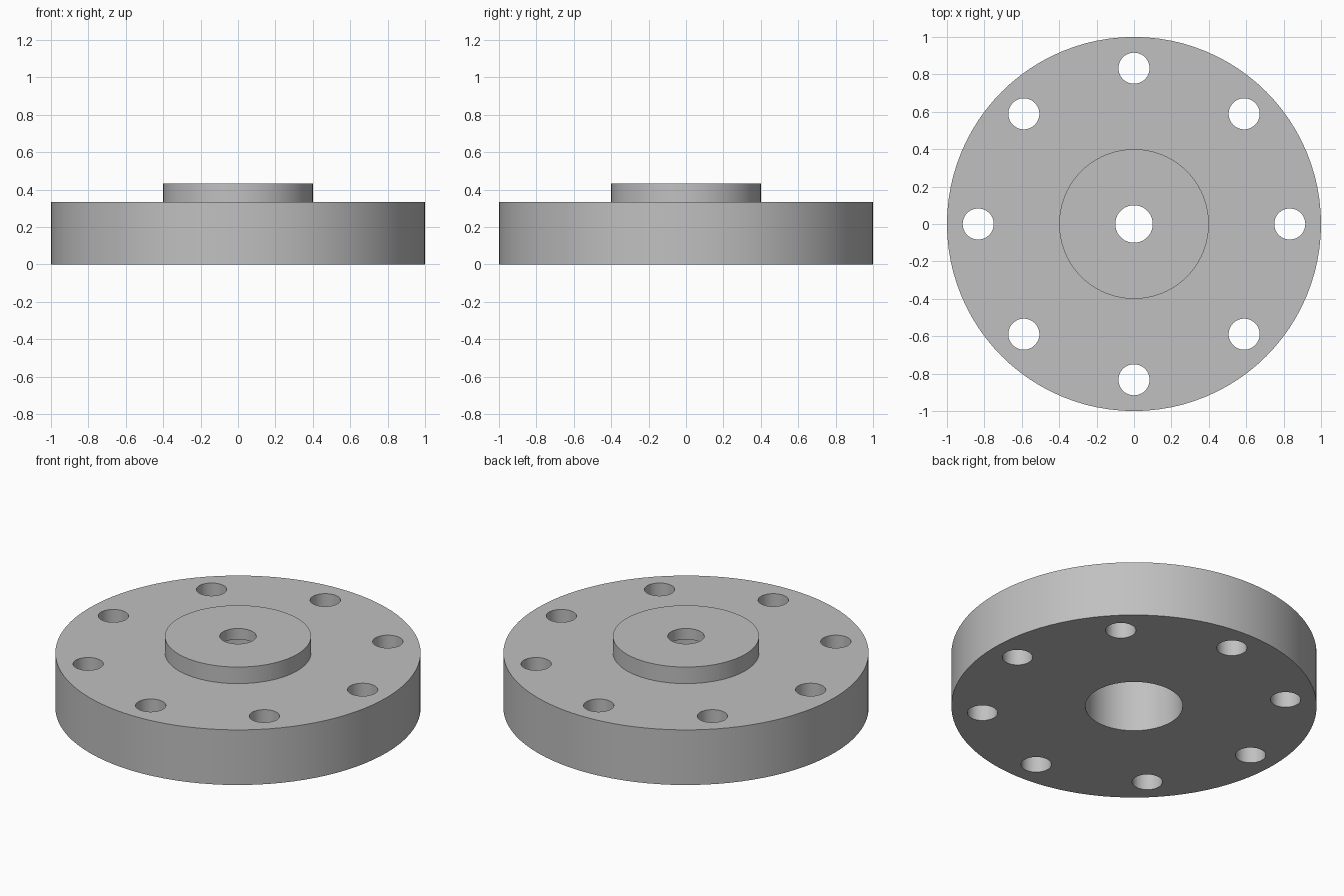
import bpy, bmesh
from math import cos, sin, pi, radians

cube = bpy.data.objects.get("Cube")
if cube:
    bpy.data.objects.remove(cube, do_unlink=True)

SEGMENTS = 96
BOLT_COUNT, BOLT_CIRCLE, BOLT_RADIUS = 8, 0.833, 0.083

steel = bpy.data.materials.new("light grey steel")
GREY = (0.53, 0.53, 0.53, 1)
steel.diffuse_color = GREY
steel.use_nodes = True
steel.node_tree.nodes["Principled BSDF"].inputs["Base Color"].default_value = GREY


def make_object(name, bm):
    bmesh.ops.recalc_face_normals(bm, faces=bm.faces)
    mesh = bpy.data.meshes.new(name)
    bm.to_mesh(mesh)
    bm.free()
    mesh.materials.append(steel)
    obj = bpy.data.objects.new(name, mesh)
    bpy.context.collection.objects.link(obj)
    return obj


# Flange body with raised hub, through hole and wide bore underneath (radius, height)
profile = [(0.267, 0), (1, 0), (1, 0.333), (0.4, 0.333), (0.4, 0.433),
           (0.1, 0.433), (0.1, 0.367), (0.267, 0.367)]
bm = bmesh.new()
rings = [[bm.verts.new((r * cos(2 * pi * i / SEGMENTS), r * sin(2 * pi * i / SEGMENTS), z))
          for i in range(SEGMENTS)] for r, z in profile]
for k, ring in enumerate(rings):
    following = rings[(k + 1) % len(rings)]
    for i in range(SEGMENTS):
        j = (i + 1) % SEGMENTS
        bm.faces.new((ring[i], ring[j], following[j], following[i]))
flange = make_object("flange", bm)

# Bolt hole cutters spaced around the rim
bm = bmesh.new()
for n in range(BOLT_COUNT):
    angle = 2 * pi * n / BOLT_COUNT
    made = bmesh.ops.create_cone(bm, cap_ends=True, segments=48, radius1=BOLT_RADIUS,
                                 radius2=BOLT_RADIUS, depth=1)
    bmesh.ops.translate(bm, verts=made["verts"],
                        vec=(BOLT_CIRCLE * cos(angle), BOLT_CIRCLE * sin(angle), 0.2))
cutter = make_object("bolt_hole_cutter", bm)
cutter.hide_render = True

# Drill the holes, then drop the cutter
drill = flange.modifiers.new("bolt holes", "BOOLEAN")
drill.operation = "DIFFERENCE"
drill.solver = "EXACT"
drill.object = cutter
bpy.ops.object.select_all(action="DESELECT")
flange.select_set(True)
bpy.context.view_layer.objects.active = flange
bpy.ops.object.modifier_apply(modifier=drill.name)
bpy.data.objects.remove(cutter, do_unlink=True)

# Smooth round walls, crisp rims
bpy.ops.object.shade_smooth_by_angle(angle=radians(30))
